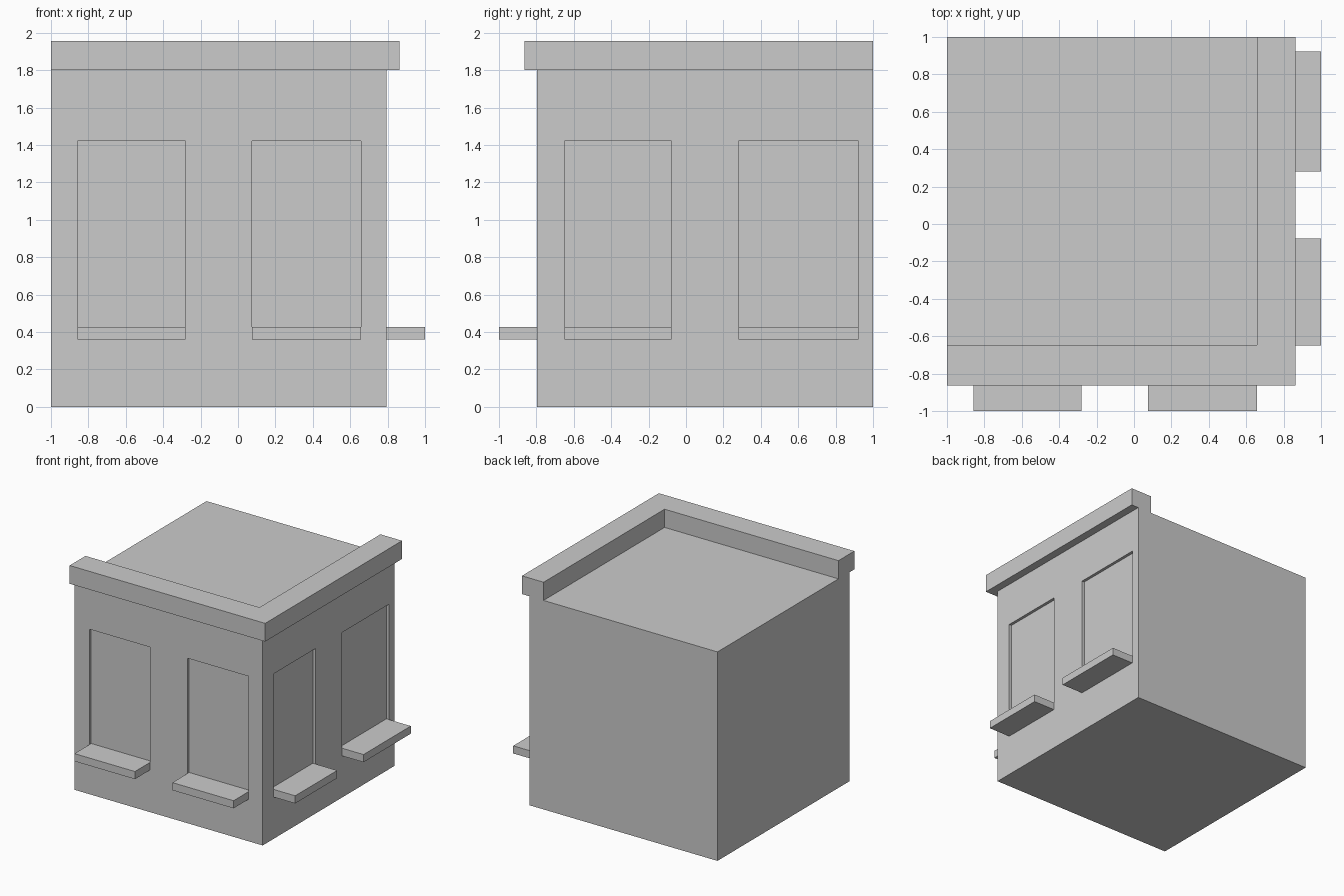
import bpy, bmesh

if "Cube" in bpy.data.objects:
    bpy.data.objects.remove(bpy.data.objects["Cube"])

FRONT_Y, RIGHT_X = -0.797, 0.793      # wall planes
ROOF_Z, TOP_Z = 1.80, 1.957
SILL_BOTTOM, SILL_TOP, WINDOW_TOP = 0.361, 0.427, 1.421
RECESS = 0.025
FRONT_SPANS = {"left": (-0.858, -0.282), "right": (0.075, 0.658)}   # along x
SIDE_SPANS = {"near": (-0.65, -0.078), "far": (0.28, 0.923)}        # along y


def prism(name, outline, z0, z1):
    """Extrude a flat counter-clockwise outline from z0 up to z1."""
    bm = bmesh.new()
    face = bm.faces.new([bm.verts.new((x, y, z0)) for x, y in outline])
    top = bmesh.ops.extrude_face_region(bm, geom=[face], use_keep_orig=True)["geom"]
    bmesh.ops.translate(bm, vec=(0, 0, z1 - z0),
                        verts=[v for v in top if isinstance(v, bmesh.types.BMVert)])
    bmesh.ops.recalc_face_normals(bm, faces=bm.faces)
    mesh = bpy.data.meshes.new(name)
    bm.to_mesh(mesh)
    bm.free()
    obj = bpy.data.objects.new(name, mesh)
    bpy.context.collection.objects.link(obj)
    return obj


def box(name, x0, x1, y0, y1, z0, z1):
    return prism(name, [(x0, y0), (x1, y0), (x1, y1), (x0, y1)], z0, z1)


# Main block with flat roof
walls = box("walls", -1, RIGHT_X, FRONT_Y, 1, 0, ROOF_Z)

# L-shaped parapet overhanging the front and right walls
prism("parapet", [(-1, -0.863), (0.863, -0.863), (0.863, 1),
                  (0.657, 1), (0.657, -0.647), (-1, -0.647)], ROOF_Z, TOP_Z)

# Window sills, and cutters for the shallow window recesses
cutters = []
for side, (a, b) in FRONT_SPANS.items():
    box(f"front_sill_{side}", a, b, -1, FRONT_Y, SILL_BOTTOM, SILL_TOP)
    cutters.append(box(f"front_cutter_{side}", a, b, FRONT_Y - 0.1,
                       FRONT_Y + RECESS, SILL_TOP, WINDOW_TOP))
for side, (a, b) in SIDE_SPANS.items():
    box(f"side_sill_{side}", RIGHT_X, 1, a, b, SILL_BOTTOM, SILL_TOP)
    cutters.append(box(f"side_cutter_{side}", RIGHT_X - RECESS, RIGHT_X + 0.1,
                       a, b, SILL_TOP, WINDOW_TOP))

# Carve the windows into the walls, then drop the cutters
bpy.context.view_layer.objects.active = walls
for cutter in cutters:
    cutter.hide_render = True
    mod = walls.modifiers.new("window", "BOOLEAN")
    mod.operation, mod.solver, mod.object = "DIFFERENCE", "EXACT", cutter
    bpy.ops.object.modifier_apply(modifier=mod.name)
    bpy.data.objects.remove(cutter)
